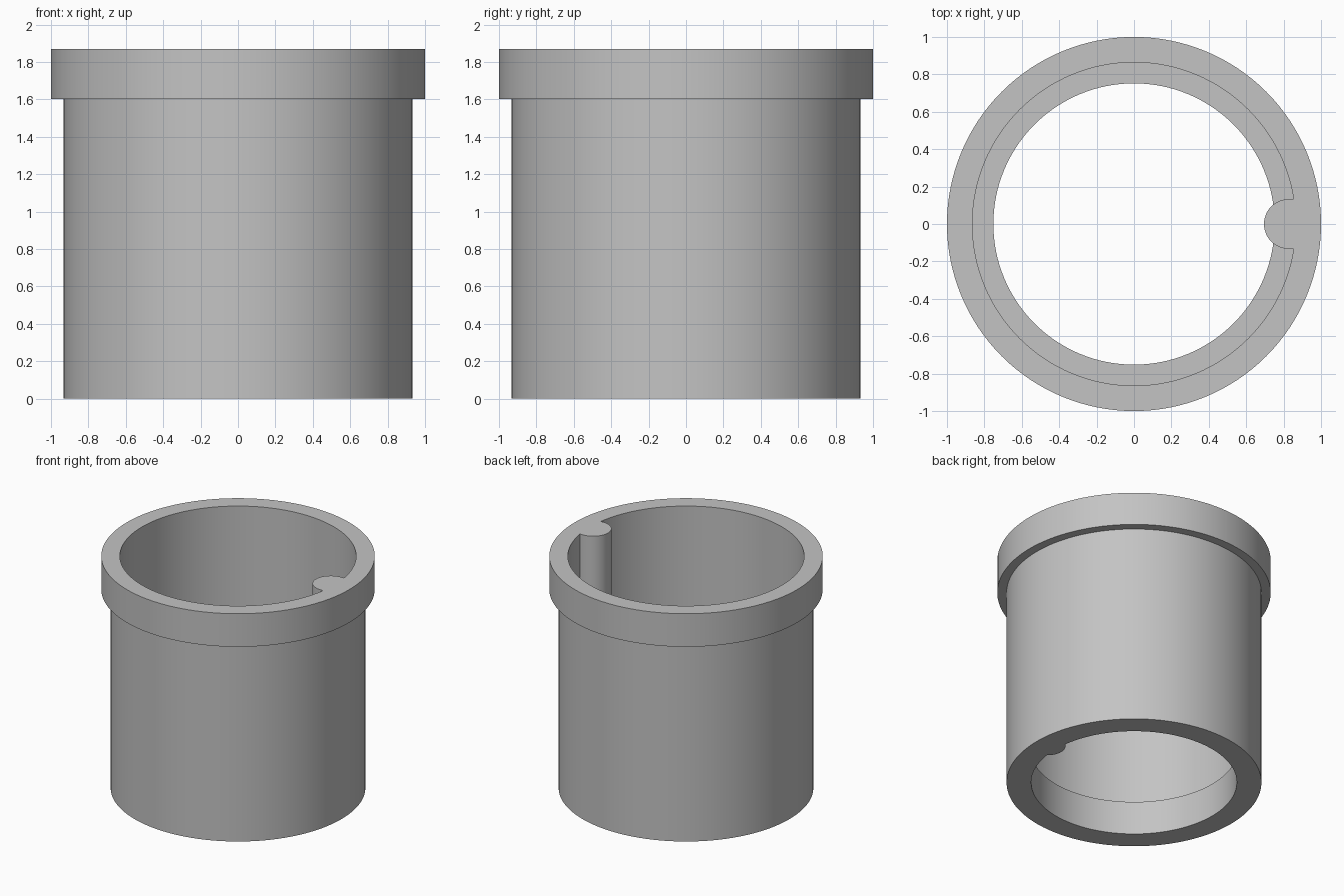
import bpy, bmesh, math

cube = bpy.data.objects.get("Cube")
if cube:
    bpy.data.objects.remove(cube, do_unlink=True)

HEIGHT, SEGMENTS = 1.87, 128

grey = bpy.data.materials.new("plain_grey")
grey.use_nodes = True
colour = (0.55, 0.55, 0.55, 1)
grey.diffuse_color = colour
grey.node_tree.nodes["Principled BSDF"].inputs["Base Color"].default_value = colour


def make_object(name, bm):
    bmesh.ops.recalc_face_normals(bm, faces=bm.faces)
    mesh = bpy.data.meshes.new(name)
    bm.to_mesh(mesh)
    bm.free()
    mesh.materials.append(grey)
    obj = bpy.data.objects.new(name, mesh)
    bpy.context.collection.objects.link(obj)
    return obj


def lathe(name, profile):
    """Spin a closed (radius, z) profile around the z axis."""
    bm = bmesh.new()
    rings = []
    for i in range(SEGMENTS):
        a = math.tau * i / SEGMENTS
        rings.append([bm.verts.new((r * math.cos(a), r * math.sin(a), z))
                      for r, z in profile])
    n = len(profile)
    for i, ring in enumerate(rings):
        nxt = rings[(i + 1) % SEGMENTS]
        for j in range(n):
            k = (j + 1) % n
            bm.faces.new((ring[j], nxt[j], nxt[k], ring[k]))
    return make_object(name, bm)


def prism(name, outline, height):
    """Extrude a flat outline upwards from the ground."""
    bm = bmesh.new()
    base = bm.faces.new([bm.verts.new((x, y, 0)) for x, y in outline])
    top = bmesh.ops.extrude_face_region(bm, geom=[base])["geom"]
    bmesh.ops.translate(bm, vec=(0, 0, height),
                        verts=[v for v in top if isinstance(v, bmesh.types.BMVert)])
    return make_object(name, bm)


# Sleeve: outer flange at the top, stepped bore with a ledge near the bottom
sleeve = lathe("flanged_sleeve", [
    (0.752, 0), (0.932, 0), (0.932, 1.603), (1.0, 1.603),
    (1.0, HEIGHT), (0.864, HEIGHT), (0.864, 0.27), (0.752, 0.27)])

# Key rib: round-nosed full-height bar rooted in the wall
radius, centre = 0.133, 0.828
nose = [math.pi * (0.5 + i / 24) for i in range(25)]
outline = [(centre + radius * math.cos(a), radius * math.sin(a)) for a in nose]
outline += [(0.9, -radius), (0.9, radius)]
rib = prism("key_rib", outline, HEIGHT)

# Fuse the rib into the sleeve
union = sleeve.modifiers.new("join_rib", "BOOLEAN")
union.operation, union.solver, union.object = "UNION", "EXACT", rib
bpy.ops.object.select_all(action="DESELECT")
bpy.context.view_layer.objects.active = sleeve
sleeve.select_set(True)
bpy.ops.object.modifier_apply(modifier=union.name)
bpy.data.objects.remove(rib, do_unlink=True)
bpy.ops.object.shade_smooth_by_angle(angle=math.radians(30))
